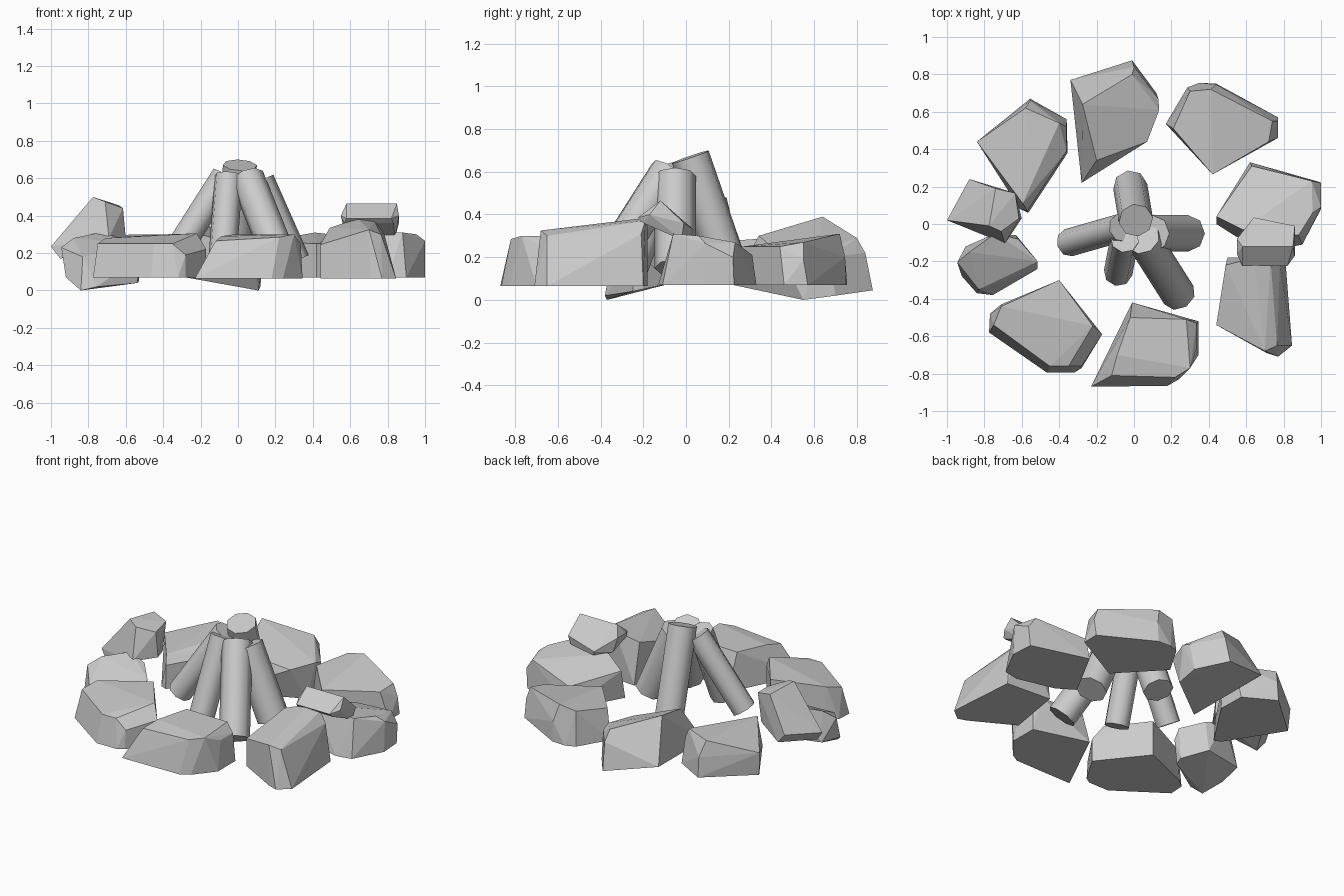
import bpy, bmesh, math
from mathutils import Vector


def stone(name, base, top):
    """Faceted rock: convex hull of a few base and top corners."""
    bm = bmesh.new()
    for p in base + top:
        bm.verts.new(p)
    res = bmesh.ops.convex_hull(bm, input=bm.verts[:])
    junk = {g for g in res["geom_interior"] + res["geom_unused"]
            if isinstance(g, bmesh.types.BMVert)}
    bmesh.ops.delete(bm, geom=list(junk), context='VERTS')
    bmesh.ops.dissolve_limit(bm, angle_limit=math.radians(6),
                             verts=bm.verts[:], edges=bm.edges[:])
    bmesh.ops.recalc_face_normals(bm, faces=bm.faces[:])
    mesh = bpy.data.meshes.new(name)
    bm.to_mesh(mesh)
    bm.free()
    bpy.context.collection.objects.link(bpy.data.objects.new(name, mesh))


def flat(z, *pts):
    return [(x, y, z) for x, y in pts]


def log(name, upper, lower, radius):
    """Eight-sided log between two end centres."""
    a, b = Vector(upper), Vector(lower)
    axis = a - b
    bpy.ops.mesh.primitive_cylinder_add(vertices=8, radius=radius, depth=axis.length,
                                        location=(a + b) / 2)
    ob = bpy.context.object
    ob.name = name
    ob.rotation_euler = axis.to_track_quat('Z', 'Y').to_euler()
    bpy.ops.object.shade_smooth_by_angle(angle=math.radians(50))


# Leaning logs
log("log_back", (.01, .02, .67), (-.02, .20, .15), .092)
log("log_left", (-.07, -.02, .61), (-.35, -.10, .17), .075)
log("log_front", (-.05, -.08, .61), (-.085, -.26, .13), .077)
log("log_right", (.10, -.05, .58), (.29, -.05, .15), .097)
log("log_front_right", (.05, -.08, .60), (.24, -.38, .13), .092)

# Ring of stones
stone("stone_front",
      flat(.065, (-.23, -.87), (.18, -.865), (.24, -.83), (.345, -.7), (.345, -.52), (-.01, -.42)),
      [(-.12, -.81, .265), (.22, -.82, .285), (.3, -.77, .3), (.335, -.66, .25),
       (.335, -.53, .25), (.28, -.51, .3), (-.02, -.5, .3), (-.09, -.7, .29)])
stone("stone_front_left",
      flat(.07, (-.775, -.58), (-.465, -.795), (-.32, -.795), (-.28, -.77), (-.17, -.59),
           (-.4, -.3), (-.71, -.43), (-.77, -.48)),
      [(-.75, -.54, .25), (-.71, -.44, .28), (-.4, -.3, .3), (-.22, -.545, .305),
       (-.17, -.59, .22), (-.35, -.76, .25), (-.28, -.76, .19), (-.45, -.76, .25)])
stone("stone_left_low",
      [(-.92, -.28, .07), (-.84, -.37, .0), (-.755, -.38, .02), (-.54, -.25, .04),
       (-.53, -.2, .05), (-.63, -.06, .08), (-.9, -.12, .09)],
      [(-.945, -.205, .23), (-.88, -.15, .28), (-.74, -.05, .31), (-.62, -.08, .28),
       (-.515, -.2, .25), (-.515, -.24, .19), (-.83, -.35, .18)])
stone("stone_left_tilted",
      [(-1, .02, .235), (-.95, 0, .17), (-.88, .24, .27), (-.82, .22, .2),
       (-.69, -.105, .28), (-.6, .03, .28), (-.65, .15, .26)],
      [(-.775, -.01, .5), (-.71, -.04, .475), (-.615, .03, .44), (-.635, .165, .455),
       (-.74, .19, .48)])
stone("stone_back_left",
      flat(.07, (-.83, .43), (-.555, .67), (-.36, .56), (-.355, .38), (-.565, .06), (-.61, .08)),
      [(-.84, .44, .22), (-.58, .62, .3), (-.4, .54, .3), (-.36, .52, .23),
       (-.36, .39, .23), (-.595, .11, .27), (-.57, .07, .22), (-.555, .66, .2)])
stone("stone_back",
      [(-.34, .77, .12), (-.01, .875, .045), (.12, .7, .02), (.11, .55, .0),
       (-.28, .22, .07), (-.3, .45, .1)],
      [(-.275, .64, .39), (-.01, .8, .29), (.0, .84, .22), (.13, .67, .2),
       (.135, .61, .22), (.07, .44, .22), (-.2, .34, .3)])
stone("stone_back_right",
      flat(.07, (.17, .535), (.285, .73), (.35, .755), (.44, .75), (.77, .57), (.77, .46), (.42, .27)),
      [(.21, .51, .26), (.3, .71, .29), (.41, .72, .31), (.74, .55, .27),
       (.72, .44, .25), (.42, .265, .25), (.77, .55, .19), (.44, .745, .2)])
stone("stone_right",
      flat(.07, (.44, .0), (.62, .33), (.99, .225), (1, .08), (.9, -.11), (.8, -.13), (.55, -.07)),
      [(.44, .04, .26), (.63, .31, .21), (.95, .23, .27), (.955, .06, .3), (.88, -.06, .31),
       (.58, -.03, .31), (1, .22, .2), (1, .09, .265)])
stone("stone_front_right",
      flat(.065, (.44, -.54), (.71, -.69), (.77, -.71), (.845, -.65), (.81, -.2), (.5, -.18)),
      [(.44, -.54, .245), (.7, -.68, .325), (.765, -.65, .3), (.82, -.63, .15),
       (.49, -.22, .335), (.64, -.18, .385), (.73, -.19, .37), (.78, -.21, .31)])
# Thin slab resting across two right-hand stones
stone("stone_right_slab",
      [(.57, -.2, .36), (.83, -.2, .36), (.84, -.02, .28), (.66, .02, .28), (.57, -.06, .31)],
      [(.58, -.225, .385), (.82, -.225, .385), (.86, -.17, .4), (.55, -.16, .4),
       (.58, -.12, .465), (.85, -.12, .465), (.86, -.01, .36), (.64, .035, .33), (.55, -.08, .4)])
